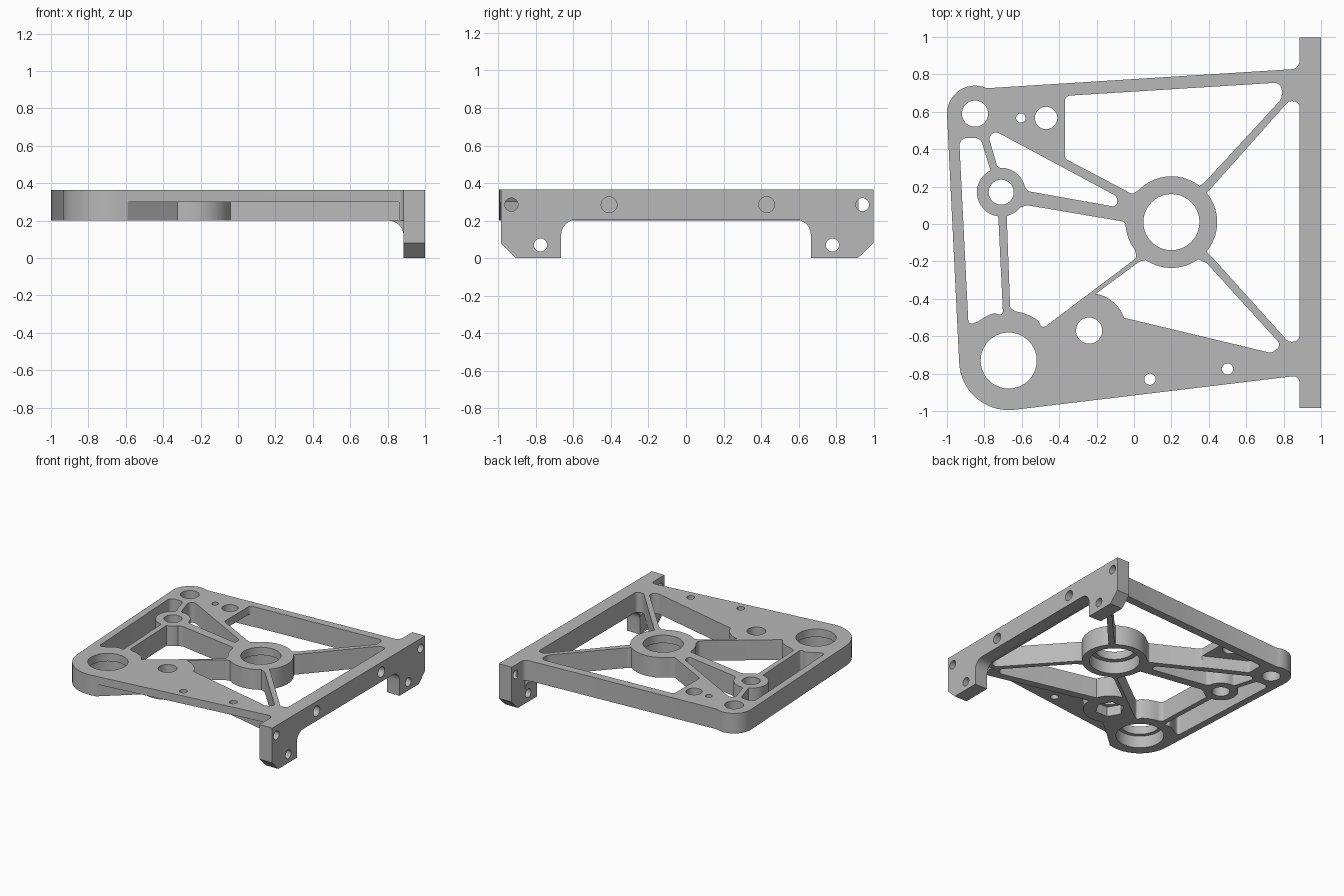
import bpy, bmesh, math
from mathutils import Vector

if "Cube" in bpy.data.objects:
    bpy.data.objects.remove(bpy.data.objects["Cube"])

metal = bpy.data.materials.new("grey metal")
metal.use_nodes = True
grey = (0.48, 0.48, 0.48, 1)
metal.diffuse_color = grey
metal.node_tree.nodes["Principled BSDF"].inputs["Base Color"].default_value = grey

BOTTOM, WEB, TOP = 0.2, 0.3, 0.365
AXES = {"x": lambda u, v, w: (w, u, v),
        "y": lambda u, v, w: (u, w, v),
        "z": lambda u, v, w: (u, v, w)}


def arc(c, r, a0, a1, n=14):
    """Points on an arc, angles in degrees."""
    step = math.radians(a1 - a0) / n
    return [(c[0] + r * math.cos(math.radians(a0) + i * step),
             c[1] + r * math.sin(math.radians(a0) + i * step)) for i in range(n + 1)]


def circle(c, r, n=40):
    return arc(c, r, 0, 360, n)[:-1]


def rounded(points, n=6):
    """Fillet every point that carries a radius as its third value."""
    out = []
    for i, q in enumerate(points):
        p = Vector(q[:2])
        if len(q) < 3:
            out.append(tuple(p))
            continue
        a = Vector(points[i - 1][:2]) - p
        b = Vector(points[(i + 1) % len(points)][:2]) - p
        half = a.angle(b) / 2
        t = min(q[2] / math.tan(half), 0.48 * a.length, 0.48 * b.length)
        r = t * math.tan(half)
        c = p + (a.normalized() + b.normalized()).normalized() * (r / math.sin(half))
        s, e = p + a.normalized() * t - c, p + b.normalized() * t - c
        a0 = math.atan2(s.y, s.x)
        sweep = (math.atan2(e.y, e.x) - a0 + math.pi) % (2 * math.pi) - math.pi
        for k in range(n + 1):
            w = a0 + sweep * k / n
            out.append((c.x + r * math.cos(w), c.y + r * math.sin(w)))
    return out


def prism(name, loops, lo, hi, axis="z"):
    """Extrude an outline with holes along an axis."""
    place = AXES[axis]
    bm = bmesh.new()
    edges = []
    for loop in loops:
        vs = [bm.verts.new(place(u, v, lo)) for u, v in loop]
        edges += [bm.edges.new((vs[i - 1], vs[i])) for i in range(len(vs))]
    bmesh.ops.triangle_fill(bm, edges=edges, use_beauty=True)
    ext = bmesh.ops.extrude_face_region(bm, geom=bm.faces[:])
    moved = [g for g in ext["geom"] if isinstance(g, bmesh.types.BMVert)]
    bmesh.ops.translate(bm, verts=moved, vec=place(0, 0, hi - lo))
    bmesh.ops.recalc_face_normals(bm, faces=bm.faces[:])
    me = bpy.data.meshes.new(name)
    bm.to_mesh(me)
    bm.free()
    me.materials.append(metal)
    ob = bpy.data.objects.new(name, me)
    bpy.context.collection.objects.link(ob)
    return ob


def activate(ob):
    bpy.ops.object.select_all(action="DESELECT")
    ob.select_set(True)
    bpy.context.view_layer.objects.active = ob


def cut(ob, loop, lo, hi, axis="z"):
    cutter = prism("cutter", [loop], lo, hi, axis)
    cutter.hide_render = True
    activate(ob)
    mod = ob.modifiers.new("cut", "BOOLEAN")
    mod.operation, mod.solver, mod.object = "DIFFERENCE", "EXACT", cutter
    bpy.ops.object.modifier_apply(modifier=mod.name)
    bpy.data.objects.remove(cutter)


# Centres of the round features
hub, big, corner = (0.2, 0.01), (-0.67, -0.73), (-0.85, 0.59)
small, nut = (-0.71, 0.17), (-0.24, -0.57)
HUB_R, BIG_R, SMALL_R, NUT_R = 0.245, 0.265, 0.13, 0.2
FACE = 0.885

# Plate outline
outline = rounded(arc(big, BIG_R, 277, 183) + arc(corner, 0.15, 180, 65)
                  + [(FACE, 0.83, 0.07), (FACE, 0.92), (0.9, 0.92),
                     (0.9, -0.89), (FACE, -0.89), (FACE, -0.81, 0.04)])

# Openings between the spokes
left_slot = rounded([(-0.935, 0.46, 0.04), (-0.82, 0.46, 0.04), (-0.767, 0.285, 0.02)]
                    + arc(small, SMALL_R, 120, 262)
                    + [(-0.725, 0.03), (-0.70, -0.49, 0.035)]
                    + arc(big, BIG_R, 107, 128) + [(-0.885, -0.54, 0.04)])
upper_slot = rounded([(-0.795, 0.525, 0.035), (-0.09, 0.147, 0.03), (-0.09, 0.09, 0.03),
                      (-0.565, 0.175, 0.02)] + arc(small, SMALL_R, 12, 92)
                     + [(-0.73, 0.305, 0.02)])
middle_opening = rounded([(-0.57, 0.1, 0.02), (-0.05, 0.012, 0.02)]
                         + arc(hub, HUB_R, 187, 217)
                         + [(0.015, -0.18, 0.03), (-0.49, -0.56, 0.03)]
                         + arc(big, BIG_R, 53, 82)
                         + [(-0.662, -0.45, 0.02), (-0.68, 0.03)]
                         + arc(small, SMALL_R, 284, 322))
front_opening = rounded([(0.03, -0.2, 0.02)] + arc(hub, HUB_R, 236, 306)
                        + [(0.39, -0.21, 0.02), (0.79, -0.65, 0.05), (0.735, -0.69, 0.04)]
                        + arc(nut, NUT_R, 20, 80))
right_opening = rounded(arc(hub, HUB_R, -40, 40)
                        + [(0.42, 0.2, 0.02), (0.83, 0.66, 0.04), (FACE, 0.65, 0.03),
                           (FACE, -0.62, 0.03), (0.83, -0.635, 0.04), (0.42, -0.18, 0.02)])
back_opening = rounded([(-0.37, 0.685, 0.03), (0.79, 0.757, 0.04), (0.79, 0.67, 0.05),
                        (0.38, 0.225, 0.02)] + arc(hub, HUB_R, 52, 136)
                       + [(-0.01, 0.16, 0.02), (-0.37, 0.35, 0.03)])

holes = [circle(c, r) for c, r in
         [(corner, 0.07), ((-0.605, 0.567), 0.025), ((-0.47, 0.567), 0.06), (small, 0.067),
          (hub, 0.15), (big, 0.15), (nut, 0.07), ((0.085, -0.83), 0.03), ((0.5, -0.775), 0.03)]]

plate = prism("plate", [outline, left_slot, upper_slot, middle_opening, front_opening,
                        right_opening, back_opening] + holes, BOTTOM, TOP)

# Underside recesses that leave a thin web, a rib and bosses
front_recess = ([(-0.58, -1.1), (-0.59, -0.983)] + arc(nut, NUT_R, -115, 0)
                + [(0.86, -0.785), (0.86, -1.1)])
back_recess = rounded([(-0.3, 0.687), (-0.3, 0.322), (-0.69, 0.525, 0.03), (-0.69, 0.66, 0.03)])
for loop in (front_recess, back_recess):
    cut(plate, loop, 0.1, WEB)

# Bearing seats below the lips, and the nut pocket
for c, r in ((hub, 0.19), (big, 0.18)):
    cut(plate, circle(c, r, 48), 0.1, WEB)
cut(plate, circle(nut, 0.11, 6), 0.1, 0.28)

# Mounting flange with two legs
flange_outline = rounded([(-0.985, TOP), (-0.985, 0.08), (-0.905, 0), (-0.665, 0),
                          (-0.665, 0.205, 0.08), (0.665, 0.205, 0.08), (0.665, 0),
                          (0.915, 0), (0.998, 0.08), (0.998, TOP)])
bolt_holes = [circle(c, 0.035, 32) for c in
              [(-0.93, 0.285), (0.94, 0.285), (-0.775, 0.07), (0.78, 0.07)]]
flange = prism("mounting_flange", [flange_outline] + bolt_holes, FACE, 1, "x")
for y in (-0.41, 0.43):
    cut(flange, circle((y, 0.285), 0.042, 32), 0.94, 1.1, "x")

# Fillets where the legs meet the underside of the plate
fillet = [(FACE, BOTTOM)] + arc((FACE - 0.08, BOTTOM - 0.08), 0.08, 90, 0, 8)
leg_fillets = [prism("front_leg_fillet", [fillet], -0.81, -0.665, "y"),
               prism("back_leg_fillet", [fillet], 0.665, 0.82, "y")]

for ob in [plate, flange] + leg_fillets:
    activate(ob)
    bpy.ops.object.shade_smooth_by_angle(angle=math.radians(30))
